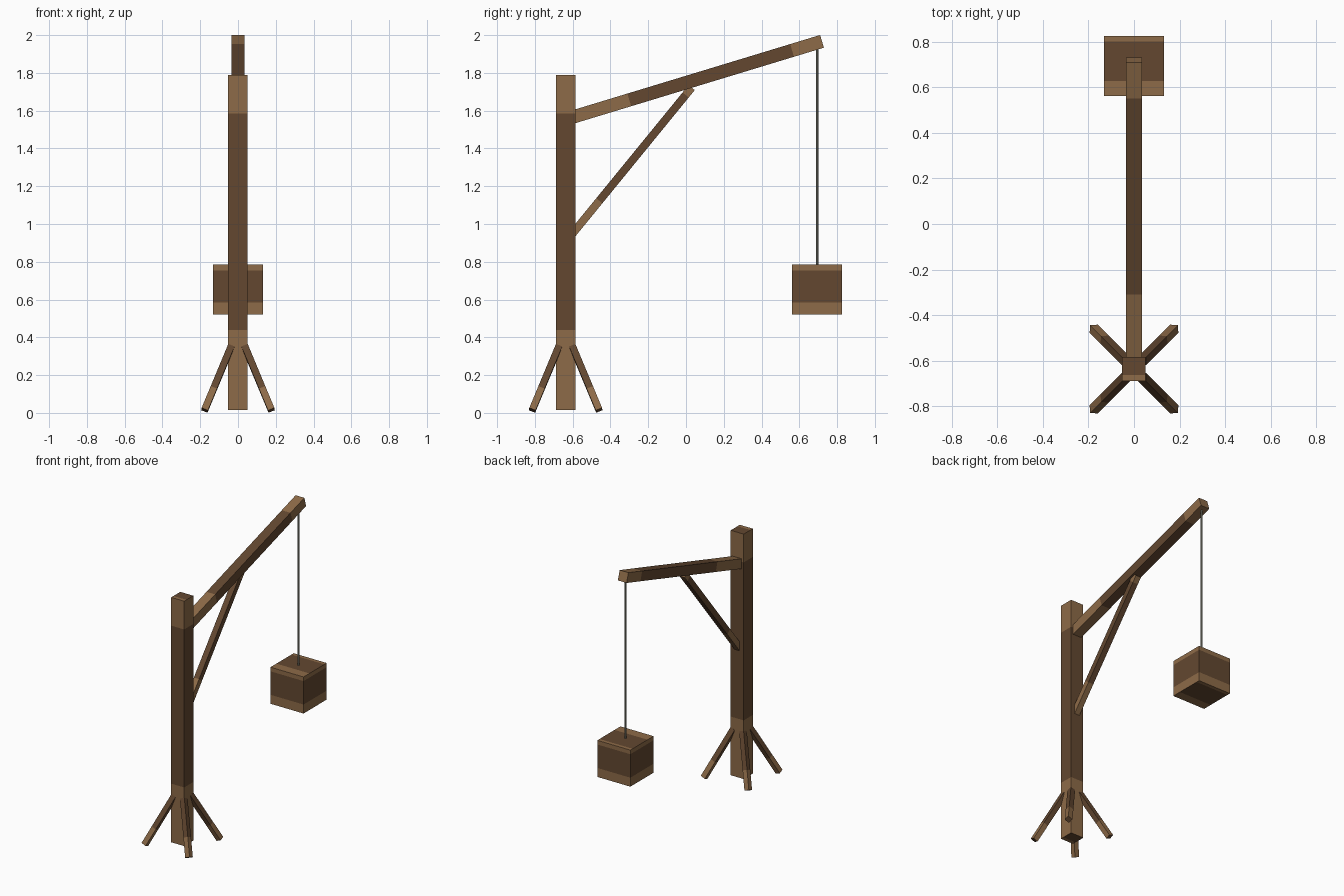
import bpy, bmesh
from mathutils import Vector, Matrix
from math import radians

if "Cube" in bpy.data.objects:
    bpy.data.objects.remove(bpy.data.objects["Cube"])


def make_material(name, rgb):
    m = bpy.data.materials.new(name)
    m.diffuse_color = (*rgb, 1)
    m.use_nodes = True
    m.node_tree.nodes["Principled BSDF"].inputs["Base Color"].default_value = m.diffuse_color
    return m


LIGHT = make_material("light wood", (0.27, 0.147, 0.065))
DARK = make_material("dark wood", (0.125, 0.064, 0.030))
ROPE = make_material("grey rope", (0.25, 0.25, 0.20))


def finish(name, bm, mats):
    me = bpy.data.meshes.new(name)
    bmesh.ops.recalc_face_normals(bm, faces=bm.faces[:])
    bm.to_mesh(me)
    bm.free()
    for m in mats:
        me.materials.append(m)
    ob = bpy.data.objects.new(name, me)
    bpy.context.collection.objects.link(ob)
    return ob


def cut(bm, axis, value):
    no = Vector((0, 0, 0))
    no[axis] = 1
    bmesh.ops.bisect_plane(bm, geom=bm.verts[:] + bm.edges[:] + bm.faces[:],
                           plane_co=no * value, plane_no=no)


def timber(name, p0, p1, width, depth, cuts, rule, roll=0.0):
    """Square timber from p0 to p1; cuts are (axis, value) in local space,
    z running 0..length; rule(centre, normal) gives the material index."""
    p0, p1 = Vector(p0), Vector(p1)
    d = p1 - p0
    length = d.length
    d.normalize()
    # local y lies in the plane of the timber and the vertical
    x = Vector((1, 0, 0)) if abs(d.z) > 0.999 else d.cross(Vector((0, 0, 1))).normalized()
    y = d.cross(x)
    rot = Matrix((x, y, d)).transposed().to_4x4() @ Matrix.Rotation(roll, 4, 'Z')
    bm = bmesh.new()
    bmesh.ops.create_cube(bm, size=1)
    for v in bm.verts:
        v.co = Vector((v.co.x * width, v.co.y * depth, (v.co.z + 0.5) * length))
    for axis, value in cuts:
        cut(bm, axis, value)
    bm.normal_update()
    for f in bm.faces:
        f.material_index = rule(f.calc_center_median(), f.normal)
    bm.transform(Matrix.Translation(p0) @ rot)
    return finish(name, bm, (LIGHT, DARK))


def banded(lo, hi):
    return lambda c, n: 1 if lo < c.z < hi else 0


PY = -0.637  # post centre


# Upright post: light ends, dark middle, mostly dark end grain
def post_rule(c, n):
    if abs(n.z) > 0.5:
        return 1 if c.y > -0.026 else 0
    return 1 if 0.425 < c.z < 1.57 else 0


timber("post", (-0.001, PY, 0.015), (-0.001, PY, 1.79), 0.104, 0.104,
       [(2, 0.425), (2, 1.57), (1, -0.026)], post_rule)

# Sloping arm
arm0, arm1 = Vector((0, -0.60, 1.566)), Vector((0, 0.72, 1.967))
L = (arm1 - arm0).length
timber("arm", arm0, arm1, 0.07, 0.07, [(2, 0.227 * L), (2, 0.88 * L)],
       banded(0.227 * L, 0.88 * L))

# Diagonal brace
b0, b1 = Vector((0, -0.605, 0.944)), Vector((0, 0.03, 1.722))
L = (b1 - b0).length
timber("brace", b0, b1, 0.042, 0.042, [(2, 0.23 * L), (2, 0.95 * L)],
       banded(0.23 * L, 0.95 * L))

# Four splayed feet
for sx in (-1, 1):
    for sy in (-1, 1):
        f0 = Vector((sx * 0.177, PY + sy * 0.177, 0.014))
        f1 = Vector((sx * 0.036, PY + sy * 0.036, 0.352))
        L = (f1 - f0).length
        timber("foot_brace", f0, f1, 0.036, 0.036, [(2, 0.34 * L)],
               lambda c, n, k=0.34 * L: 1 if c.z > k or n.z < -0.5 else 0,
               radians(45))


# Hanging crate: light bands round top and bottom, dark panels
def crate_rule(c, n):
    if abs(n.z) > 0.5:
        return 1 if -0.065 < c.y < 0.107 else 0
    return 1 if 0.065 < c.z < 0.235 else 0


timber("crate", (0, 0.694, 0.52), (0, 0.694, 0.785), 0.265, 0.265,
       [(2, 0.065), (2, 0.235), (1, -0.065), (1, 0.107)], crate_rule)

# Rope
bm = bmesh.new()
bmesh.ops.create_cone(bm, cap_ends=True, segments=8, radius1=0.007, radius2=0.007,
                      depth=1.19, matrix=Matrix.Translation((0, 0.694, 1.365)))
finish("rope", bm, (ROPE,))
